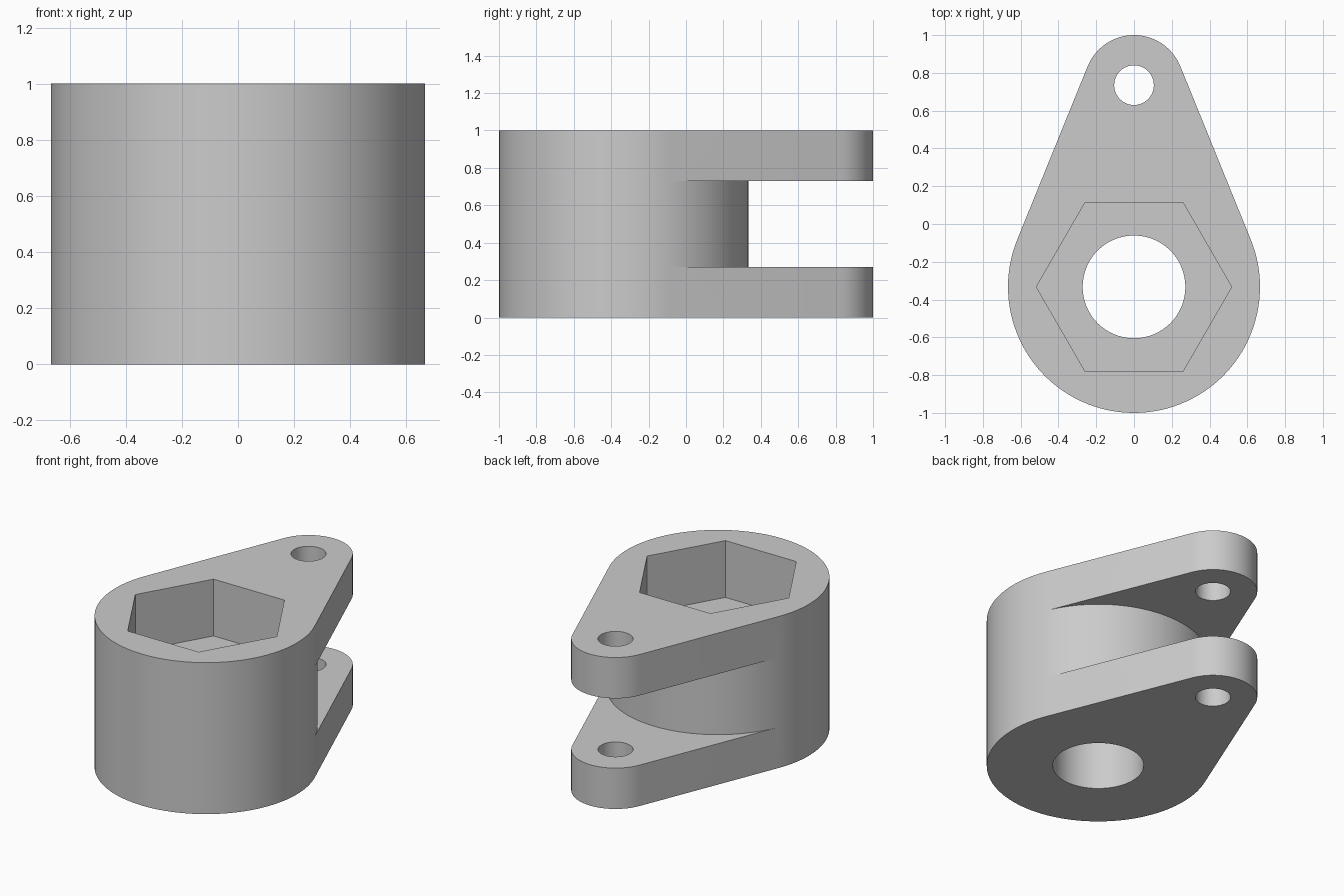
import bpy
import bmesh
from math import sin, cos, asin, pi

cube = bpy.data.objects.get("Cube")
if cube:
    bpy.data.objects.remove(cube, do_unlink=True)

BODY_Y, BODY_R = -0.333, 0.667
EYE_Y, EYE_R = 0.735, 0.265
LEVELS = (0, 0.27, 0.73, 1)
SEAT_Z = 0.625

grey = bpy.data.materials.new("grey metal")
grey.use_nodes = True
grey.diffuse_color = (0.6, 0.6, 0.6, 1)
grey.node_tree.nodes["Principled BSDF"].inputs["Base Color"].default_value = grey.diffuse_color


def arc(cy, r, a, b, steps):
    return [(r * cos(a + (b - a) * i / steps), cy + r * sin(a + (b - a) * i / steps))
            for i in range(steps + 1)]


# Plan curves: round front, lug tip and round back of the boss
tangent = asin((BODY_R - EYE_R) / (EYE_Y - BODY_Y))
front = arc(BODY_Y, BODY_R, pi - tangent, 2 * pi + tangent, 72)
tip = arc(EYE_Y, EYE_R, tangent, pi - tangent, 32)
back = arc(BODY_Y, BODY_R, tangent, pi - tangent, 48)[1:-1]

# Forked body: two lug plates joined by a round boss
bm = bmesh.new()


def ring(points, z):
    return [bm.verts.new((x, y, z)) for x, y in points]


def wall(low, high):
    for i in range(len(low) - 1):
        bm.faces.new((low[i], low[i + 1], high[i + 1], high[i]))


fronts = [ring(front, z) for z in LEVELS]
tips = [ring(tip, z) for z in LEVELS]
backs = [ring(back, z) for z in LEVELS[1:3]]


def closed(row, i):
    return [fronts[i][-1]] + row + [fronts[i][0]]


for i in range(3):
    wall(fronts[i], fronts[i + 1])
for i in (0, 2):
    wall(closed(tips[i], i), closed(tips[i + 1], i + 1))
wall(closed(backs[0], 1), closed(backs[1], 2))
for i in (0, 3):
    bm.faces.new(fronts[i] + tips[i])
for i in (1, 2):
    bm.faces.new(closed(tips[i], i) + backs[i - 1][::-1])
bmesh.ops.recalc_face_normals(bm, faces=bm.faces)

mesh = bpy.data.meshes.new("forked_body")
bm.to_mesh(mesh)
bm.free()
body = bpy.data.objects.new("forked_body", mesh)
bpy.context.collection.objects.link(body)
mesh.materials.append(grey)


def cut(name, y, radius, sides, bottom):
    """Subtract an upright prism that runs from bottom out through the top."""
    top = 1.2
    bpy.ops.mesh.primitive_cylinder_add(
        vertices=sides, radius=radius, depth=top - bottom,
        location=(0, y, (top + bottom) / 2), rotation=(0, 0, pi / 2))
    cutter = bpy.context.object
    cutter.name = name
    cutter.hide_render = True
    cutter.data.materials.append(grey)
    mod = body.modifiers.new(name, "BOOLEAN")
    mod.operation = "DIFFERENCE"
    mod.solver = "EXACT"
    mod.object = cutter
    bpy.ops.object.select_all(action="DESELECT")
    body.select_set(True)
    bpy.context.view_layer.objects.active = body
    bpy.ops.object.modifier_apply(modifier=name)
    bpy.data.objects.remove(cutter, do_unlink=True)


# Hexagonal nut seat, bolt bore and pin holes
cut("nut_seat", BODY_Y, 0.517, 6, SEAT_Z)
cut("bolt_bore", BODY_Y, 0.272, 64, -0.2)
cut("pin_hole", EYE_Y, 0.105, 48, -0.2)

bpy.ops.object.shade_smooth_by_angle(angle=pi / 6)
